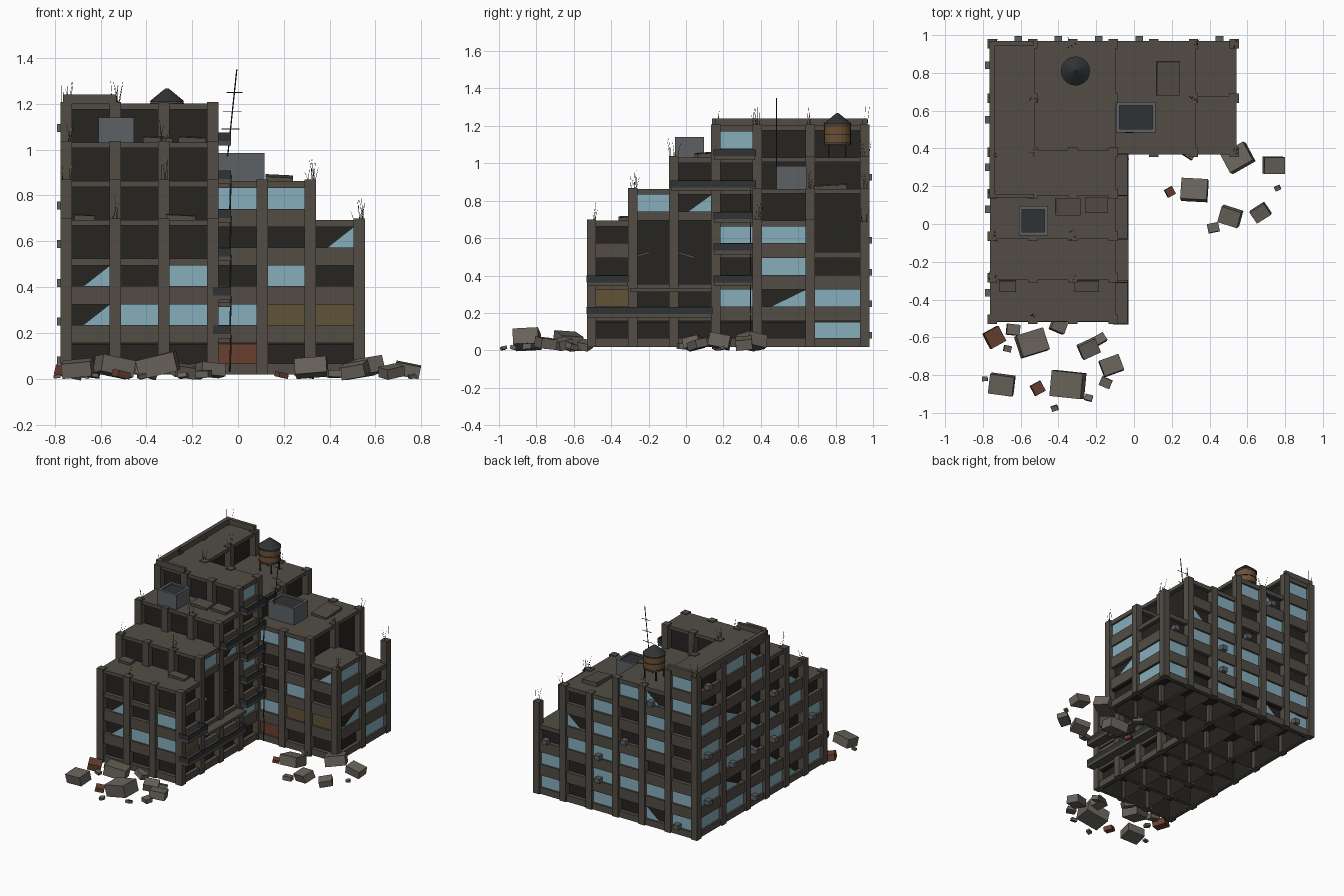
import bpy, bmesh, math, random
from mathutils import Matrix, Vector, Euler

if "Cube" in bpy.data.objects:
    bpy.data.objects.remove(bpy.data.objects["Cube"])

random.seed(4)
X = [-0.75, -0.535, -0.325, -0.11, 0.105, 0.315, 0.53]
Y = [-0.505, -0.285, -0.065, 0.16, 0.38, 0.665, 0.955]
FH, Z0 = 0.169, 0.018
COL = {"concrete": (.085, .073, .06), "dark": (.02, .018, .015), "glass": (.24, .42, .5),
       "metal": (.11, .12, .13), "rail": (.03, .032, .035), "rust": (.14, .05, .03),
       "wood": (.16, .08, .035), "tan": (.12, .085, .04), "stone": (.14, .125, .105),
       "weed": (.05, .045, .03)}
mats, parts = {}, {}
for n, c in COL.items():
    mats[n] = bpy.data.materials.new(n)
    mats[n].diffuse_color = (*c, 1)


def part(name, mat):
    return parts.setdefault(name, (bmesh.new(), mat))[0]


def box(name, mat, x0, x1, y0, y1, z0, z1, rot=None, open_bottom=False):
    bm = part(name, mat)
    m = Matrix.Translation(((x0 + x1) / 2, (y0 + y1) / 2, (z0 + z1) / 2))
    if rot:
        m = m @ Euler(rot).to_matrix().to_4x4()
    m = m @ Matrix.Diagonal((x1 - x0, y1 - y0, z1 - z0, 1))
    v = bmesh.ops.create_cube(bm, size=1, matrix=m)["verts"]
    if open_bottom:
        f = min({f for w in v for f in w.link_faces}, key=lambda f: f.calc_center_median().z)
        bmesh.ops.delete(bm, geom=[f], context='FACES_ONLY')


def rod(name, mat, a, b, r, r2=None, seg=5):
    a, b = Vector(a), Vector(b)
    d = b - a
    m = Matrix.Translation((a + b) / 2) @ d.to_track_quat('Z', 'Y').to_matrix().to_4x4()
    bmesh.ops.create_cone(part(name, mat), cap_ends=True, segments=seg, radius1=r,
                          radius2=r if r2 is None else r2, depth=d.length, matrix=m)


# Number of floors standing in every cell of the L-shaped plan
def floors(i, j):
    if not (0 <= i < 6 and 0 <= j < 6):
        return 0
    if j < 4:
        return 4 + j if i < 3 else 0
    return (7, 6, 6, 5, 5, 4 if j == 4 else 3)[i]


def wall(name, mat, side, i, j, a0, a1, d0, d1, z0, z1):
    if side in "SN":
        b, s = (Y[j], -1) if side == "S" else (Y[j + 1], 1)
        box(name, mat, a0, a1, *sorted((b + s * d0, b + s * d1)), z0, z1)
    else:
        b, s = (X[i], -1) if side == "W" else (X[i + 1], 1)
        box(name, mat, *sorted((b + s * d0, b + s * d1)), a0, a1, z0, z1)


def shard(side, i, j, a0, a1, z0, z1):
    bm = part("broken_glass", "glass")
    pts = []
    for a, z in ((a0, z0), (a1, z0), (a1, z1)):
        if side in "SN":
            pts.append((a, Y[j] - .002 if side == "S" else Y[j + 1] + .002, z))
        else:
            pts.append((X[i] - .002 if side == "W" else X[i + 1] + .002, a, z))
    bm.faces.new([bm.verts.new(p) for p in pts])


# Known windows on the visible fronts: g glass, b broken, t boarded, r rusty shutter
KNOWN = {("S", 0, 0): " bb", ("S", 1, 0): " g ", ("S", 2, 0): " gg",
         ("S", 3, 4): "rg  g", ("S", 4, 4): " tg g", ("S", 5, 4): " t b",
         ("E", 5, 4): " bgg", ("E", 5, 5): "gg ", ("E", 2, 0): " t ",
         ("E", 2, 1): "    g", ("E", 2, 2): "    b ", ("E", 2, 3): " g g  g"}
OPEN = {("E", 2, 1): (2, 3), ("E", 2, 2): (2, 3), ("S", 0, 0): (3,), ("S", 1, 0): (3,), ("S", 2, 0): (3,)}

cols = {}
for i in range(6):
    for j in range(6):
        n = floors(i, j)
        if not n:
            continue
        top = Z0 + n * FH
        # dark room core and slabs
        e = .022
        box("room_cores", "dark", X[i] + (e if floors(i - 1, j) < n else 0), X[i + 1] - (e if floors(i + 1, j) < n else 0),
            Y[j] + (e if floors(i, j - 1) < n else 0), Y[j + 1] - (e if floors(i, j + 1) < n else 0),
            Z0, top - .01, open_bottom=True)
        box("ground_ceiling", "dark", X[i], X[i + 1], Y[j], Y[j + 1], FH - .02, FH)
        box("roof_slabs", "concrete", X[i] - .012, X[i + 1] + .012, Y[j] - .012, Y[j + 1] + .012, top - .025, top)
        for a in (i, i + 1):
            for b in (j, j + 1):
                cols.setdefault((a, b), []).append(n)
        # outside walls: spandrels and window panes
        for side, di, dj in (("S", 0, -1), ("N", 0, 1), ("W", -1, 0), ("E", 1, 0)):
            if floors(i + di, j + dj):
                continue
            a0, a1 = (X[i], X[i + 1]) if side in "SN" else (Y[j], Y[j + 1])
            w0, w1 = a0 + .025, a1 - .025
            for f in range(n):
                z = Z0 + f * FH
                if f in OPEN.get((side, i, j), ()):
                    continue
                wall("spandrels", "concrete", side, i, j, a0, a1, -.015, .013, z, z + .048)
                wall("lintels", "concrete", side, i, j, a0, a1, -.015, .013, z + .138, z + FH)
                known = KNOWN.get((side, i, j))
                k = known[f:f + 1] if known else random.choice("ggggb   ")
                p = (side, i, j, w0, w1, -.004, 0, z + .048, z + .138)
                if k == "g":
                    wall("window_glass", "glass", *p)
                elif k == "b":
                    shard(side, i, j, w0 + .05, w1, z + .048, z + .138)
                elif k == "t":
                    wall("window_boards", "tan", *p)
                elif k == "r":
                    wall("rusty_shutter", "rust", *p)
                # small cooling units hung below windows
                if side in "WN" and random.random() < .2:
                    c = (a0 + a1) / 2 + .03
                    wall("window_coolers", "metal", side, i, j, c - .02, c + .02, 0, .04, z + .045, z + .08)

# Columns wherever the height changes; some stand above the roof
for (a, b), ns in cols.items():
    if len(ns) == 4 and len(set(ns)) == 1:
        continue
    t = Z0 + max(ns) * FH + .006
    if (a, b) == (6, 6):
        t = .69
    box("columns", "concrete", X[a] - .025, X[a] + .025, Y[b] - .025, Y[b] + .025, Z0, t)
    if random.random() < .4 or (a, b) == (6, 6):
        for k in range(4):
            p = (X[a] + random.uniform(-.02, .02), Y[b] + random.uniform(-.02, .02))
            rod("weeds", "weed", (*p, t - .01),
                (p[0] + random.uniform(-.02, .02), p[1] + random.uniform(-.02, .02), t + random.uniform(.03, .1)), .0015, .0007, 3)

# Parapet of the tall block
box("parapet", "concrete", -.765, -.735, .14, .97, 1.2, 1.24)
box("parapet", "concrete", -.735, -.53, .945, .97, 1.2, 1.24)
box("parapet", "concrete", -.735, -.53, .14, .16, 1.2, 1.24)

# Balconies on the courtyard side
for y0, y1, z in ((-.53, .14, .187), (-.53, -.31, .356), (-.3, .14, .325), (-.08, .37, .863),
                  (.15, .37, .356), (.15, .37, .525), (.15, .37, .694), (.15, .37, 1.03)):
    box("balcony_slabs", "concrete", -.11, -.03, y0, y1, z - .012, z + .008)
    if z != .325:
        box("balcony_rails", "rail", -.038, -.03, y0, y1, z + .008, z + .045)
        for y in (y0, y1):
            box("balcony_rails", "rail", -.11, -.03, y - .003, y + .003, z + .008, z + .045)
for y, z in ((-.24, .51), (.0, .51)):
    box("hanging_beams", "concrete", -.13, -.11, y - .05, y + .05, z - .006, z + .006, (.3 if y else -.3, 0, 0))
for z in (.1, .27, .45, .62, .8):
    rod("drain_pipe", "rail", (-.035, .345, z - .07), (-.03, .345, z + .09), .004)

# Roof cooling units: casing frame with recessed dark top
for x0, x1, y0, y1, z0, z1 in ((-.61, -.455, -.06, .095, 1.03, 1.14), (-.095, .115, .485, .645, .86, .985)):
    box("roof_coolers", "metal", x0, x1, y0, y1, z0, z1 - .015)
    for a, b, c, d in ((x0, x0 + .018, y0, y1), (x1 - .018, x1, y0, y1), (x0, x1, y0, y0 + .018), (x0, x1, y1 - .018, y1)):
        box("roof_coolers", "metal", a, b, c, d, z1 - .015, z1)
    box("cooler_grilles", "rail", x0 + .018, x1 - .018, y0 + .018, y1 - .018, z1 - .015, z1 - .01)

# Water tank
tx, ty = -.31, .81
rod("water_tank", "wood", (tx, ty, 1.1), (tx, ty, 1.21), .072, seg=20)
for z in (1.11, 1.155, 1.2):
    rod("tank_hoops", "rail", (tx, ty, z - .003), (tx, ty, z + .003), .075, seg=20)
rod("tank_roof", "rail", (tx, ty, 1.21), (tx, ty, 1.268), .077, .006, 20)
for sx in (-.045, .045):
    for sy in (-.045, .045):
        rod("tank_legs", "rail", (tx + sx, ty + sy, 1.03), (tx + sx, ty + sy, 1.1), .006)

# Antenna
rod("antenna_mast", "rail", (-.045, .485, .97), (-.005, .485, 1.35), .003)
for z, w in ((1.09, .04), (1.165, .04), (1.25, .035)):
    c = -.045 + (z - .97) * .105
    rod("antenna_bars", "rail", (c - w, .485, z), (c + w, .485, z), .002)

# Loose slabs on the roofs and fallen rubble on the ground
for x, y, z, w, d in ((-.35, .09, 1.04, .13, .09), (-.2, .1, 1.04, .12, .08), (-.67, -.33, .7, .09, .06),
                      (-.25, -.33, .7, .13, .06), (.18, .77, .87, .12, .18)):
    box("loose_slabs", "concrete", x - w / 2, x + w / 2, y - d / 2, y + d / 2, z - .015, z + .015, (.06, .05, 0))
RUBBLE = ((-.54, -.63, .15), (-.7, -.85, .13), (-.35, -.85, .17), (-.24, -.66, .1), (-.12, -.75, .11),
          (-.15, -.84, .06), (-.18, -.61, .06), (-.64, -.56, .07), (-.67, -.66, .04), (-.79, -.82, .03),
          (-.24, -.92, .04), (-.42, -.975, .035), (-.4, -.54, .08), (.55, .35, .14), (.74, .31, .11),
          (.32, .18, .14), (.51, .04, .11), (.67, .06, .09), (.42, -.02, .06), (.76, .19, .03), (.29, .38, .07))
for x, y, s in RUBBLE:
    h = s * .5
    box("rubble", "stone", x - s / 2, x + s / 2, y - s * .4, y + s * .4, s * .1, s * .1 + h,
        (random.uniform(-.25, .25), random.uniform(-.25, .25), random.uniform(-.6, .6)))
for x, y, s in ((-.74, -.6, .09), (-.51, -.87, .06), (.19, .17, .045)):
    box("brick_rubble", "rust", x - s / 2, x + s / 2, y - s / 2, y + s / 2, .005, .005 + s * .5, (.1, .2, .5))

for name, (bm, mat) in parts.items():
    me = bpy.data.meshes.new(name)
    bm.to_mesh(me)
    bm.free()
    me.materials.append(mats[mat])
    bpy.context.collection.objects.link(bpy.data.objects.new(name, me))

for m in bpy.data.materials:
    if m.users and not m.is_grease_pencil:
        m.use_nodes = True
        m.node_tree.nodes["Principled BSDF"].inputs["Base Color"].default_value = m.diffuse_color
